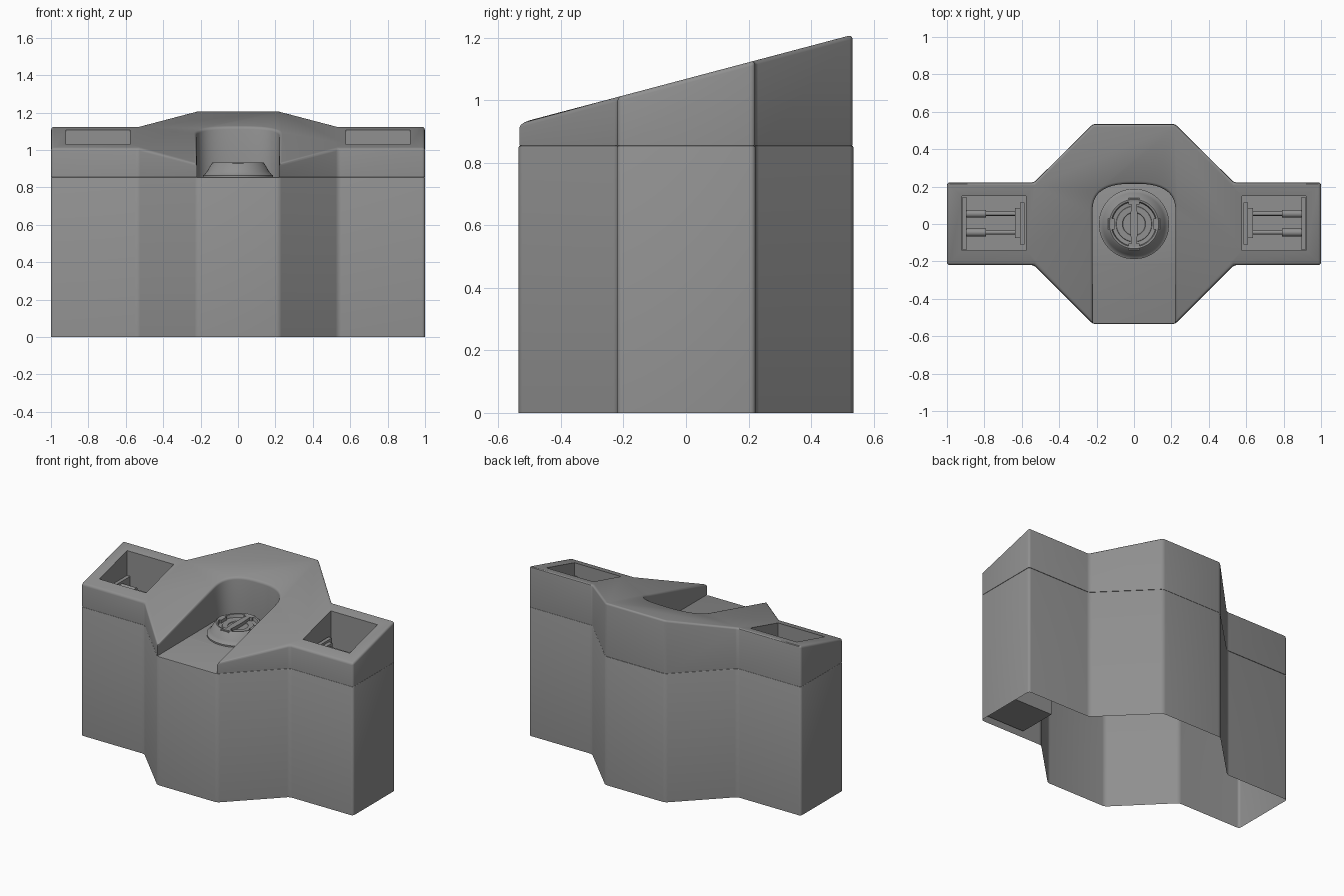
import bpy, bmesh, math
from mathutils import Matrix

if "Cube" in bpy.data.objects:
    bpy.data.objects.remove(bpy.data.objects["Cube"])

SEAM = 0.855
grey = bpy.data.materials.new("dark_grey")
grey.diffuse_color = (0.28, 0.28, 0.28, 1)
grey.use_nodes = True
grey.node_tree.nodes["Principled BSDF"].inputs["Base Color"].default_value = grey.diffuse_color


def slope(y):
    return 1.068 + 0.265 * y


def finish(bm, name, angle=35):
    bmesh.ops.recalc_face_normals(bm, faces=bm.faces[:])
    me = bpy.data.meshes.new(name)
    bm.to_mesh(me)
    bm.free()
    me.materials.append(grey)
    ob = bpy.data.objects.new(name, me)
    bpy.context.collection.objects.link(ob)
    smooth(ob, angle)
    return ob


def smooth(ob, angle=35):
    bpy.ops.object.select_all(action='DESELECT')
    ob.select_set(True)
    bpy.context.view_layer.objects.active = ob
    bpy.ops.object.shade_smooth_by_angle(angle=math.radians(angle))


def prism(points, z0, ztop):
    """Vertical prism over an outline; ztop gives the height for each y."""
    bm = bmesh.new()
    lo = [bm.verts.new((x, y, z0)) for x, y in points]
    hi = [bm.verts.new((x, y, ztop(y))) for x, y in points]
    bottom = bm.faces.new(lo[::-1])
    bm.faces.new(hi)
    n = len(points)
    for i in range(n):
        j = (i + 1) % n
        bm.faces.new((lo[i], lo[j], hi[j], hi[i]))
    bmesh.ops.recalc_face_normals(bm, faces=bm.faces[:])
    return bm, bottom


def box(name, lo, hi):
    bm = bmesh.new()
    size = [b - a for a, b in zip(lo, hi)]
    mid = [(a + b) / 2 for a, b in zip(lo, hi)]
    bmesh.ops.create_cube(bm, size=1, matrix=Matrix.Translation(mid) @ Matrix.Diagonal((*size, 1)))
    return finish(bm, name)


def rod(name, x0, x1, y, z, r):
    bm = bmesh.new()
    mat = Matrix.Translation(((x0 + x1) / 2, y, z)) @ Matrix.Rotation(math.pi / 2, 4, 'Y')
    bmesh.ops.create_cone(bm, cap_ends=True, segments=20, radius1=r, radius2=r, depth=x1 - x0, matrix=mat)
    return finish(bm, name)


def lathe(name, profile, steps=64):
    bm = bmesh.new()
    vs = [bm.verts.new((r, 0, z)) for r, z in profile]
    es = [bm.edges.new(p) for p in zip(vs, vs[1:])]
    bmesh.ops.spin(bm, geom=vs + es, cent=(0, 0, 0), axis=(0, 0, 1), angle=math.tau, steps=steps)
    bmesh.ops.remove_doubles(bm, verts=bm.verts[:], dist=1e-4)
    return finish(bm, name)


# Housing body: open underneath, softened corners
half = [(0.22, -0.535), (0.535, -0.22), (1, -0.22), (1, 0.222), (0.535, 0.222), (0.22, 0.535)]
outline = half + [(-x, y) for x, y in half[::-1]]
bm, bottom = prism(outline, 0, lambda y: SEAM)
bmesh.ops.delete(bm, geom=[bottom], context='FACES_ONLY')
edges = [e for e in bm.edges if abs(e.verts[0].co.z - e.verts[1].co.z) > 0.1]
bmesh.ops.bevel(bm, geom=edges, offset=0.016, segments=4, profile=0.5, affect='EDGES')
rim = [e for e in bm.edges if all(v.co.z > SEAM - 0.001 for v in e.verts)]
bmesh.ops.bevel(bm, geom=rim, offset=0.006, segments=2, profile=0.5, affect='EDGES')
finish(bm, "housing_body")

# Small block visible inside the open underside of one wing
box("inner_block", (0.69, -0.2, 0.03), (0.985, 0.06, 0.2))

# Sloped cap with a U-shaped opening to the front
inset = [(x * 0.999, y * 0.996) for x, y in outline]
arc = []
for i in range(33):
    t = math.pi - math.pi * i / 32
    c, s = math.cos(t), math.sin(t)
    arc.append((0.222 * math.copysign(abs(c) ** 0.75, c), 0.06 + 0.155 * max(s, 0) ** 0.75))
bm, bottom = prism(inset + arc, SEAM, slope)
edges = []
for e in bm.edges:
    a, b = (v.co for v in e.verts)
    if min(a.z, b.z) > SEAM + 0.01:
        edges.append(e)
    elif abs(a.z - b.z) > 0.01 and (abs(a.x) > 0.3 or a.y > 0.4):
        edges.append(e)
bmesh.ops.bevel(bm, geom=edges, offset=0.014, segments=3, profile=0.5, affect='EDGES', clamp_overlap=True)
cap = finish(bm, "sloped_cap")

# Rectangular wells in both wings
for s in (-1, 1):
    xs = sorted((s * 0.577, s * 0.92))
    cutter = box("well_cutter", (xs[0], -0.142, SEAM + 0.01), (xs[1], 0.15, 1.4))
    mod = cap.modifiers.new("well", 'BOOLEAN')
    mod.operation, mod.solver, mod.object = 'DIFFERENCE', 'EXACT', cutter
    bpy.context.view_layer.objects.active = cap
    bpy.ops.object.modifier_apply(modifier=mod.name)
    bpy.data.objects.remove(cutter)
smooth(cap)

# Latch mechanism inside each well
for side, s in (("left", -1), ("right", 1)):
    def well_box(name, x0, x1, y0, y1, z0, z1):
        a, b = sorted((s * x0, s * x1))
        box(side + name, (a, y0, z0), (b, y1, z1))

    well_box("_outer_plate", 0.895, 0.918, -0.14, 0.145, 0.862, 0.945)
    well_box("_inner_plate", 0.585, 0.61, -0.11, 0.115, 0.862, 0.95)
    well_box("_latch_block", 0.61, 0.635, -0.075, 0.085, 0.885, 0.935)
    for y in (-0.045, 0.055):
        for name, x0, x1, r in (("_pin", 0.63, 0.8, 0.011), ("_pin_sleeve", 0.79, 0.896, 0.021)):
            a, b = sorted((s * x0, s * x1))
            rod(side + name, a, b, y, 0.91, r)

# Round lock: conical collar with a shallow sunken face
lathe("lock_collar", [(0.188, SEAM - 0.002), (0.188, 0.864), (0.178, 0.869), (0.166, 0.885),
                      (0.142, 0.926), (0.132, 0.934), (0.122, 0.932), (0.117, 0.912), (0.096, 0.91),
                      (0.094, 0.914), (0.062, 0.914), (0.06, 0.91), (0.0, 0.91)])

# Four low lugs around the lock rim
for i in range(4):
    bm = bmesh.new()
    mat = (Matrix.Rotation(i * math.pi / 2, 4, 'Z') @ Matrix.Translation((0.121, 0, 0.917))
           @ Matrix.Diagonal((0.036, 0.06, 0.03, 1)))
    bmesh.ops.create_cube(bm, size=1, matrix=mat)
    finish(bm, "lock_lug")

# Slim lens-shaped turn handle
pts = [(0.02 * math.cos(t), 0.14 * math.sin(t)) for t in (math.tau * k / 32 for k in range(32))]
bm, bottom = prism(pts, 0.89, lambda y: 0.932)
finish(bm, "turn_handle")
